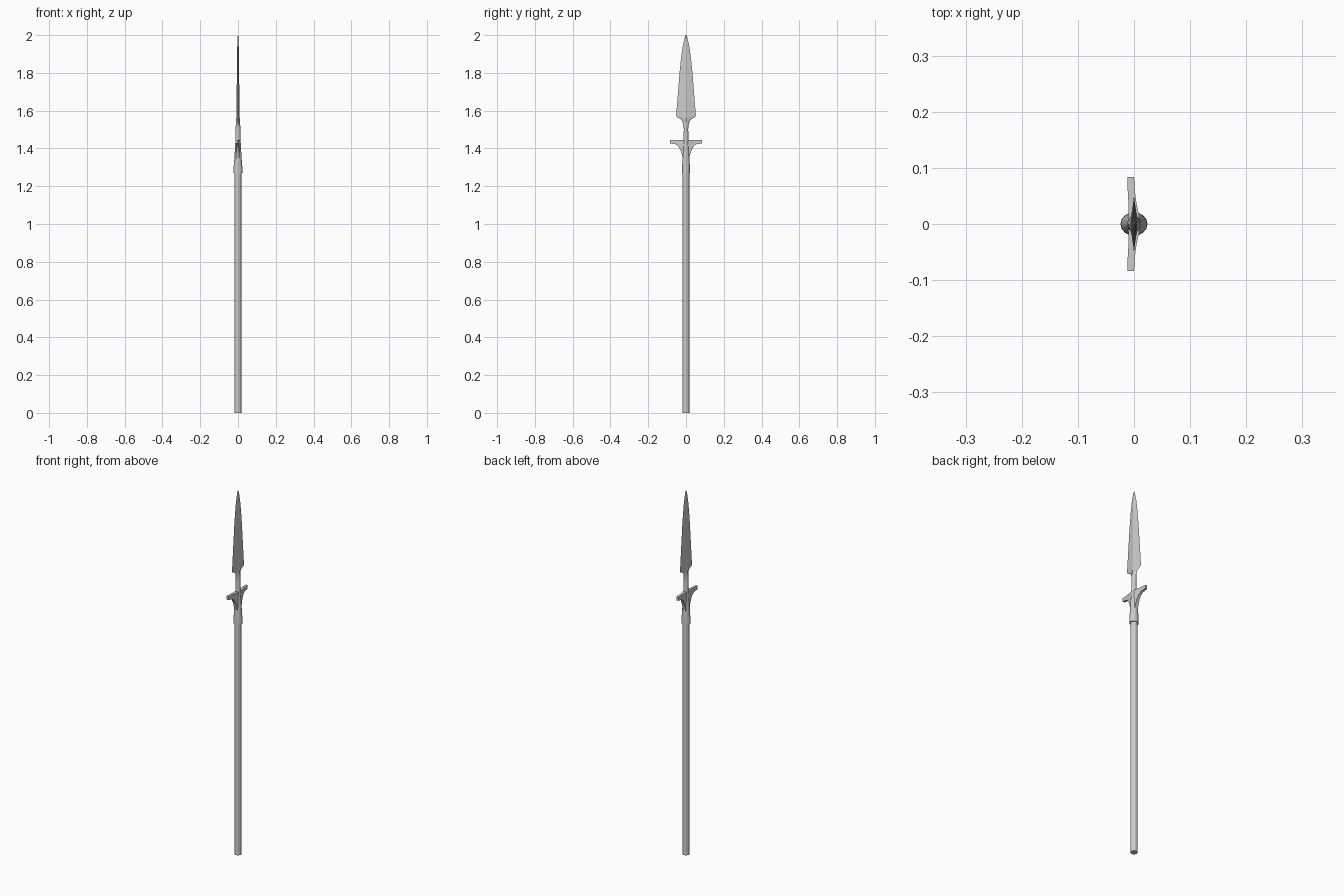
import bpy, bmesh, math

if "Cube" in bpy.data.objects:
    bpy.data.objects.remove(bpy.data.objects["Cube"])


def finish(bm, name, angle=30):
    bmesh.ops.recalc_face_normals(bm, faces=bm.faces)
    mesh = bpy.data.meshes.new(name)
    bm.to_mesh(mesh)
    bm.free()
    obj = bpy.data.objects.new(name, mesh)
    bpy.context.collection.objects.link(obj)
    bpy.ops.object.select_all(action='DESELECT')
    obj.select_set(True)
    bpy.context.view_layer.objects.active = obj
    bpy.ops.object.shade_smooth_by_angle(angle=math.radians(angle))
    return obj


def spow(v, p):
    return math.copysign(abs(v) ** p, v) if abs(v) > 1e-6 else 0.0


def loft(name, rows, sides, angle=30):
    """Rows are (z, half thickness x, half width y, power): 1 = round, 2 = diamond."""
    bm = bmesh.new()
    rings = []
    for z, t, w, p in rows:
        ring = []
        for i in range(sides):
            a = 2 * math.pi * i / sides
            ring.append(bm.verts.new((t * spow(math.cos(a), p), w * spow(math.sin(a), p), z)))
        rings.append(ring)
    for lo, hi in zip(rings, rings[1:]):
        for i in range(sides):
            j = (i + 1) % sides
            bm.faces.new((lo[i], lo[j], hi[j], hi[i]))
    bm.faces.new(rings[0][::-1])
    bm.faces.new(rings[-1])
    return finish(bm, name, angle)


# Wooden shaft
loft("shaft", [(0, .018, .018, 1), (1.3, .018, .018, 1)], 16)

# Socket sleeve, narrowing to the neck
loft("socket", [(1.27, .024, .021, 1), (1.30, .023, .0205, 1), (1.34, .020, .019, 1),
                (1.40, .016, .016, 1), (1.45, .0135, .013, 1), (1.51, .0125, .0115, 1)], 16)

# Blade with raised midrib and flared base
loft("blade", [(1.50, .0125, .0115, 1), (1.52, .012, .013, 1.1), (1.54, .011, .018, 1.5),
               (1.555, .010, .027, 2), (1.563, .0092, .043, 2.3), (1.568, .009, .051, 2.4),
               (1.58, .0085, .052, 2.4), (1.60, .008, .050, 2.3), (1.70, .007, .042, 2.2),
               (1.80, .006, .034, 2.1), (1.88, .005, .026, 2), (1.94, .004, .018, 2),
               (1.975, .003, .010, 2), (1.992, .002, .005, 2), (2.0, .0006, .001, 2)], 16, 25)

# Pair of side wings: (y, underside z, x min, x max)
wing = [(0, 1.31, -.011, .010), (.016, 1.34, -.010, .009), (.021, 1.365, -.010, .008),
        (.029, 1.39, -.010, .006), (.040, 1.41, -.010, .004), (.055, 1.422, -.011, .002),
        (.084, 1.427, -.012, 0)]
bm = bmesh.new()
for s in (1, -1):
    sections = [[bm.verts.new(c) for c in ((a, s * y, z), (b, s * y, z), (b, s * y, 1.446), (a, s * y, 1.446))]
                for y, z, a, b in wing]
    for p, q in zip(sections, sections[1:]):
        for i in range(4):
            j = (i + 1) % 4
            bm.faces.new((p[i], p[j], q[j], q[i]))
    bm.faces.new(sections[-1])
bmesh.ops.remove_doubles(bm, verts=bm.verts, dist=1e-5)
finish(bm, "side_wings")
